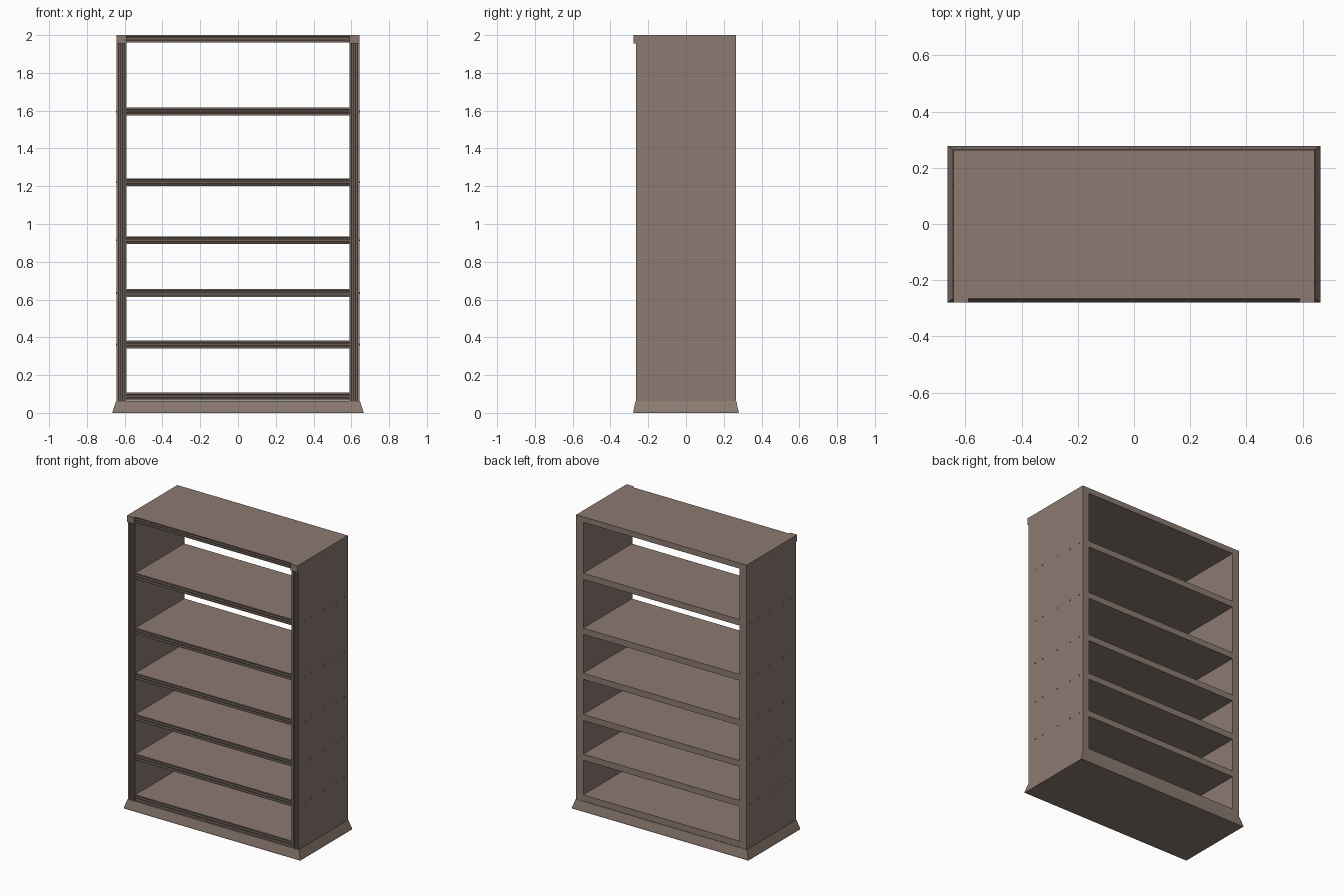
import bpy
import bmesh
import math
from mathutils import Matrix, Vector

if "Cube" in bpy.data.objects:
    bpy.data.objects.remove(bpy.data.objects["Cube"])

wood = bpy.data.materials.new("brown_wood")
wood.diffuse_color = (0.262, 0.197, 0.165, 1)
wood.use_nodes = True
wood.node_tree.nodes["Principled BSDF"].inputs["Base Color"].default_value = wood.diffuse_color

INNER, OUTER = 0.589, 0.642      # side panel thickness range in x
FRONT, BACK = -0.265, 0.264      # carcass depth
BASE_H = 0.064
BOARD = 0.042
SHELVES = [0.065, 0.342, 0.613, 0.893, 1.200, 1.574]


def finish(name, bm):
    bmesh.ops.recalc_face_normals(bm, faces=bm.faces)
    mesh = bpy.data.meshes.new(name)
    bm.to_mesh(mesh)
    bm.free()
    mesh.materials.append(wood)
    obj = bpy.data.objects.new(name, mesh)
    bpy.context.collection.objects.link(obj)
    return obj


def prism(name, outline, direction):
    """Closed outline of 3D points swept along a vector."""
    bm = bmesh.new()
    face = bm.faces.new([bm.verts.new(p) for p in outline])
    swept = bmesh.ops.extrude_face_region(bm, geom=[face])["geom"]
    verts = [v for v in swept if isinstance(v, bmesh.types.BMVert)]
    bmesh.ops.translate(bm, verts=verts, vec=Vector(direction))
    return finish(name, bm)


def fluted(thickness, front, depth=0.008):
    """Board section (across, y) with two grooves along its front edge."""
    pts = [(0, BACK), (0, front)]
    for c in (0.3, 0.7):
        pts += [((c - 0.12) * thickness, front),
                ((c - 0.06) * thickness, front + depth),
                ((c + 0.06) * thickness, front + depth),
                ((c + 0.12) * thickness, front)]
    return pts + [(thickness, front), (thickness, BACK)]


# Flared plinth with a thin upright foot
bm = bmesh.new()
rings = []
for z, x, front, back in ((0, 0.664, -0.279, 0.278), (0.008, 0.664, -0.279, 0.278),
                          (BASE_H, OUTER + 0.003, FRONT - 0.002, BACK + 0.002)):
    rings.append([bm.verts.new(p) for p in
                  ((-x, front, z), (x, front, z), (x, back, z), (-x, back, z))])
bm.faces.new(rings[0])
bm.faces.new(rings[-1])
for low, high in zip(rings, rings[1:]):
    for i in range(4):
        j = (i + 1) % 4
        bm.faces.new((low[i], low[j], high[j], high[i]))
finish("plinth", bm)

# Side panels and the projecting corner blocks above them
for label, s in (("left", -1), ("right", 1)):
    section = fluted(OUTER - INNER, FRONT)
    prism(label + "_side_panel",
          [(s * (INNER + t), y, BASE_H) for t, y in section], (0, 0, 1.956 - BASE_H))
    prism(label + "_top_block",
          [(s * INNER, -0.279, 1.956), (s * OUTER, -0.279, 1.956),
           (s * OUTER, BACK, 1.956), (s * INNER, BACK, 1.956)], (0, 0, 0.044))

# Shelves and top board, moulded along the front
for i, z in enumerate(SHELVES):
    prism("shelf_%d" % (i + 1),
          [(-INNER, y, z + t) for t, y in fluted(BOARD, FRONT + 0.004)], (2 * INNER, 0, 0))
prism("top_board",
      [(-INNER, y, 1.962 + t) for t, y in fluted(0.038, FRONT)], (2 * INNER, 0, 0))

# Small screw heads where the shelves are fixed to the sides
bm = bmesh.new()
for z in SHELVES[1:]:
    for y in (-0.20, -0.13, 0.015, 0.14, 0.23):
        for s in (-1, 1):
            place = Matrix.Translation((s * OUTER, y, z + BOARD / 2)) @ Matrix.Rotation(math.pi / 2, 4, "Y")
            bmesh.ops.create_cone(bm, cap_ends=True, segments=8, radius1=0.005,
                                  radius2=0.005, depth=0.008, matrix=place)
finish("screw_heads", bm)
